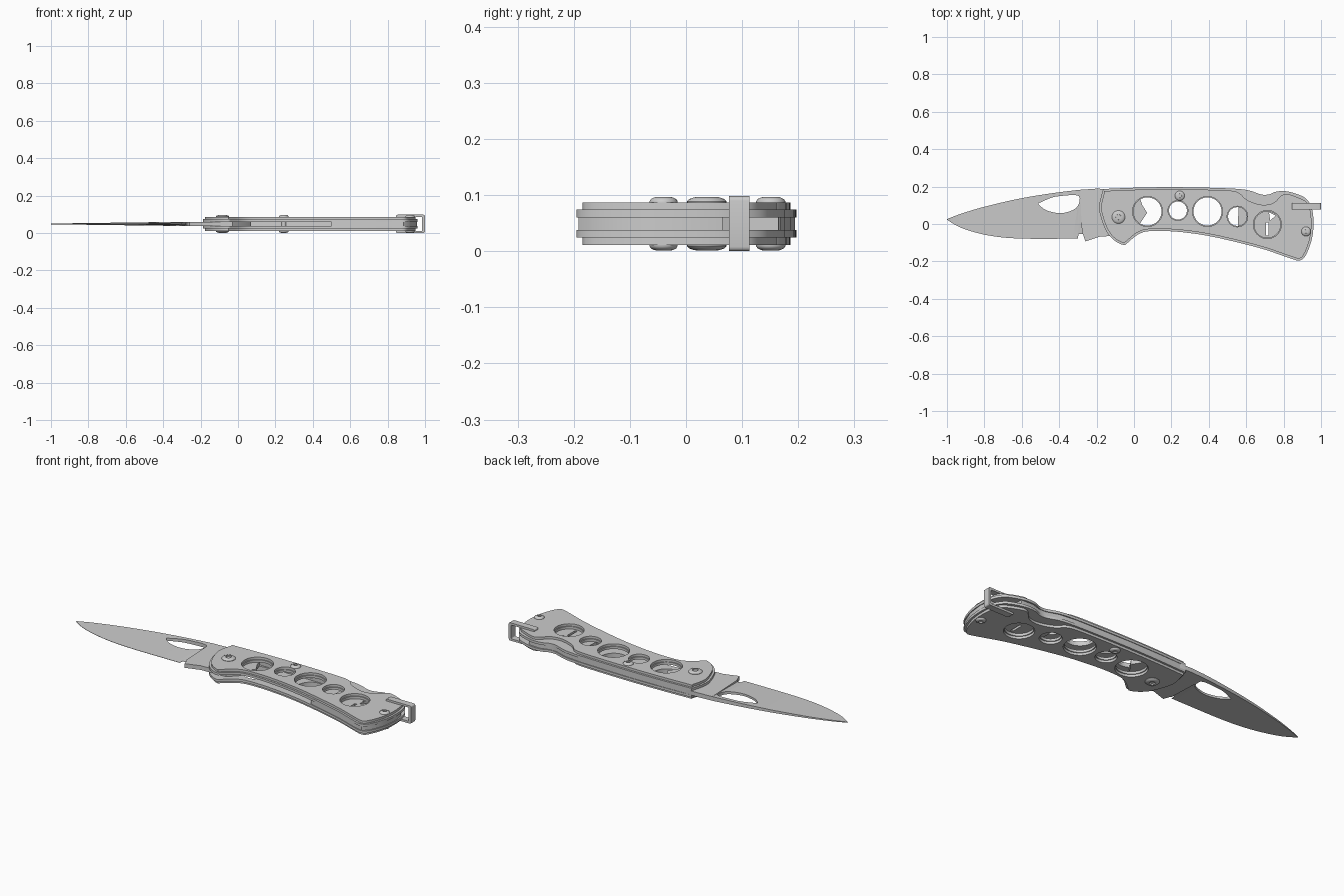
import bpy, bmesh, math
from mathutils import Vector

if "Cube" in bpy.data.objects:
    bpy.data.objects.remove(bpy.data.objects["Cube"])

C = 0.049  # mid-plane height of the knife


def smooth(pts, closed=True, n=4):
    """Catmull-Rom through the points; a repeated point makes a sharp corner."""
    p = [Vector(q) for q in pts]
    m, out = len(p), []
    for i in range(m if closed else m - 1):
        g = (lambda k: p[k % m]) if closed else (lambda k: p[max(0, min(m - 1, k))])
        a, b, c, d = g(i - 1), g(i), g(i + 1), g(i + 2)
        if (b - c).length < 1e-6:
            continue
        for k in range(n):
            t = k / n
            out.append(0.5 * (2 * b + (c - a) * t + (2 * a - 5 * b + 4 * c - d) * t * t
                              + (3 * b - a - 3 * c + d) * t ** 3))
    if not closed:
        out.append(p[-1])
    return out


def inset(pts, d):
    """Shift a counter-clockwise outline inwards."""
    res = []
    for i, q in enumerate(pts):
        t = (pts[(i + 1) % len(pts)] - pts[i - 1]).normalized()
        res.append(q + Vector((-t.y, t.x)) * d)
    return res


def circle(x, y, r, n=40):
    return [(x + r * math.cos(2 * math.pi * i / n), y + r * math.sin(2 * math.pi * i / n)) for i in range(n)]


def finish(name, me, angle=35):
    bm = bmesh.new()
    bm.from_mesh(me)
    bmesh.ops.remove_doubles(bm, verts=bm.verts, dist=1e-5)
    bmesh.ops.recalc_face_normals(bm, faces=bm.faces)
    bm.to_mesh(me)
    bm.free()
    for f in me.polygons:
        f.use_smooth = True
    me.set_sharp_from_angle(angle=math.radians(angle))
    me.name = name
    ob = bpy.data.objects.new(name, me)
    bpy.context.collection.objects.link(ob)
    return ob


def evaluated_mesh(ob):
    bpy.context.view_layer.update()
    dg = bpy.context.evaluated_depsgraph_get()
    return bpy.data.meshes.new_from_object(ob.evaluated_get(dg))


def plate(name, loops, z0, z1):
    """Flat plate from an outline plus hole loops."""
    cu = bpy.data.curves.new(name + "_curve", 'CURVE')
    cu.dimensions, cu.fill_mode = '2D', 'BOTH'
    for loop in loops:
        sp = cu.splines.new('POLY')
        sp.points.add(len(loop) - 1)
        for pt, q in zip(sp.points, loop):
            pt.co = (q[0], q[1], 0, 1)
        sp.use_cyclic_u = True
    cu.extrude = (z1 - z0) / 2
    tmp = bpy.data.objects.new(name + "_tmp", cu)
    bpy.context.collection.objects.link(tmp)
    me = evaluated_mesh(tmp)
    bpy.data.objects.remove(tmp)
    for v in me.vertices:
        v.co.z += (z0 + z1) / 2
    return finish(name, me)


# handle outlines, counter-clockwise; the scales have a deeper thumb notch
lower = [(-0.165, 0.187), (-0.165, 0.187), (-0.186, 0.10), (-0.178, 0.04), (-0.147, -0.04),
         (-0.105, -0.088), (-0.055, -0.112), (-0.03, -0.097), (0.02, -0.057), (0.083, -0.038),
         (0.216, -0.04), (0.377, -0.06), (0.54, -0.095), (0.70, -0.137), (0.83, -0.182),
         (0.885, -0.195), (0.918, -0.168), (0.95, -0.085), (0.96, 0.0), (0.952, 0.08)]
top = [(0.40, 0.194), (0.19, 0.197), (0.0, 0.194)]
liner_pts = smooth(lower + [(0.925, 0.13), (0.885, 0.155), (0.815, 0.175), (0.76, 0.173),
                            (0.72, 0.158), (0.68, 0.158), (0.62, 0.178), (0.55, 0.188)] + top)
scale_pts = inset(smooth(lower + [(0.93, 0.125), (0.885, 0.15), (0.82, 0.172), (0.78, 0.160),
                                  (0.74, 0.122), (0.68, 0.114), (0.61, 0.138), (0.57, 0.174),
                                  (0.52, 0.189)] + top), 0.011)
holes = [(0.072, 0.067, 0.080), (0.235, 0.072, 0.053), (0.393, 0.067, 0.080),
         (0.553, 0.040, 0.055), (0.713, -0.003, 0.075)]

# liners and scales on both sides
for side, s in (("top", 1), ("bottom", -1)):
    for part, outline, a, b, dr in (("liner", liner_pts, 0.0115, 0.025, -0.005),
                                    ("scale", scale_pts, 0.025, 0.038, 0.0)):
        z0, z1 = sorted((C + s * a, C + s * b))
        plate(f"{part}_{side}", [outline] + [circle(x, y, r + dr) for x, y, r in holes], z0, z1)

# lock bar along the back and spacer filling the butt
Z0, Z1 = C - 0.0115, C + 0.0115
plate("lock_bar", [[(-0.13, 0.187), (0.0, 0.150), (0.50, 0.148), (0.60, 0.110), (0.84, 0.09),
                    (0.84, 0.165), (0.77, 0.168), (0.72, 0.153), (0.68, 0.153), (0.61, 0.176),
                    (0.50, 0.187), (0.19, 0.194), (0.0, 0.191)]], Z0, Z1)
plate("butt_spacer", [[(0.56, 0.11), (0.555, -0.02), (0.50, -0.079), (0.54, -0.092), (0.70, -0.133),
                       (0.83, -0.178), (0.885, -0.192), (0.915, -0.166), (0.947, -0.085),
                       (0.957, 0.0), (0.947, 0.065), (0.85, 0.065), (0.84, 0.09), (0.60, 0.11)],
                      [(0.722, 0.062), (0.757, 0.045), (0.728, 0.018)],
                      [(0.705, -0.062), (0.718, -0.062), (0.718, 0.008), (0.705, 0.008)]], Z0, Z1)

# blade tang with kick and choil
plate("blade_tang", [[(-0.288, 0.183), (-0.278, -0.052), (-0.273, -0.055), (-0.26, -0.093),
                      (-0.18, -0.067), (-0.03, -0.06), (0.03, 0.0), (0.07, 0.06), (0.045, 0.10),
                      (0.03, 0.145), (-0.01, 0.148), (-0.13, 0.187), (-0.20, 0.189)]], Z0, Z1)

# ground blade: wedge sections lofted from the tip; rows are x, spine y, edge y
rows = smooth([(-1.0, 0.026, 0.023), (-0.93, 0.053, -0.018), (-0.83, 0.084, -0.05),
               (-0.72, 0.112, -0.07), (-0.60, 0.138, -0.078), (-0.45, 0.163, -0.079),
               (-0.30, 0.182, -0.078), (-0.30, 0.182, -0.078)], closed=False)
rows += [Vector((-0.297, 0.182, -0.055)), Vector((-0.275, 0.184, -0.052))]
bm = bmesh.new()
rings = []
for x, ys, ye in rows:
    h = min(0.0112, 0.002 + 0.0092 * (x + 1) / 0.7)
    e = 0.0008
    rings.append([bm.verts.new(v) for v in ((x, ys, C + h), (x, ys, C - h), (x, ye, C - e), (x, ye, C + e))])
for a, b in zip(rings, rings[1:]):
    if (a[0].co - b[0].co).length + (a[2].co - b[2].co).length < 1e-6:
        continue
    for k in range(4):
        j = (k + 1) % 4
        bm.faces.new((a[k], a[j], b[j], b[k]))
bm.faces.new(rings[0])
bm.faces.new(rings[-1])
me = bpy.data.meshes.new("blade")
bm.to_mesh(me)
bm.free()
raw = finish("blade_raw", me)

# thumb opening cut through the blade
cutter = plate("thumb_cutter", [smooth([(-0.512, 0.110), (-0.512, 0.110), (-0.44, 0.141), (-0.38, 0.151),
                                        (-0.31, 0.154), (-0.290, 0.135), (-0.31, 0.085), (-0.385, 0.058),
                                        (-0.46, 0.07), (-0.50, 0.095)])], C - 0.05, C + 0.05)
cutter.hide_render = True
mod = raw.modifiers.new("cut", 'BOOLEAN')
mod.object, mod.operation, mod.solver = cutter, 'DIFFERENCE', 'EXACT'
cut = evaluated_mesh(raw)
bpy.data.objects.remove(raw)
bpy.data.objects.remove(cutter)
finish("blade", cut, 20)


def screw(name, x, y, r, n=32):
    """Through pin with a domed, socketed head on each side."""
    half = [(0.0, 0.041), (0.4, 0.041), (0.42, 0.048), (0.65, 0.047), (0.9, 0.044), (1.0, 0.040), (1.0, 0.036), (0.5, 0.036)]
    prof = [(q * r, z) for q, z in half] + [(q * r, -z) for q, z in reversed(half)]
    bm = bmesh.new()
    vs = [bm.verts.new((q, 0, z)) for q, z in prof]
    es = [bm.edges.new(p) for p in zip(vs, vs[1:])]
    bmesh.ops.spin(bm, geom=vs + es, cent=(0, 0, 0), axis=(0, 0, 1), angle=2 * math.pi, steps=n)
    me = bpy.data.meshes.new(name)
    bm.to_mesh(me)
    bm.free()
    finish(name, me).location = (x, y, C)


screw("pivot_screw", -0.083, 0.037, 0.035)
screw("back_screw", 0.245, 0.151, 0.026)
screw("butt_screw", 0.92, -0.040, 0.025)


# lanyard bail: rectangular loop whose inner bar runs through the handle
def rounded(x0, x1, z0, z1, r):
    return [(cx + r * math.cos(math.radians(a + k * 22.5)), cz + r * math.sin(math.radians(a + k * 22.5)))
            for cx, cz, a in ((x1 - r, z1 - r, 0), (x0 + r, z1 - r, 90), (x0 + r, z0 + r, 180), (x1 - r, z0 + r, 270))
            for k in range(5)]


bail = plate("lanyard_bail", [rounded(0.845, 0.999, 0.0, 0.098, 0.008),
                              rounded(0.875, 0.984, 0.0115, 0.0865, 0.004)], -0.018, 0.018)
bail.rotation_euler = (math.pi / 2, 0, 0)
bail.location = (0, 0.095, 0)
